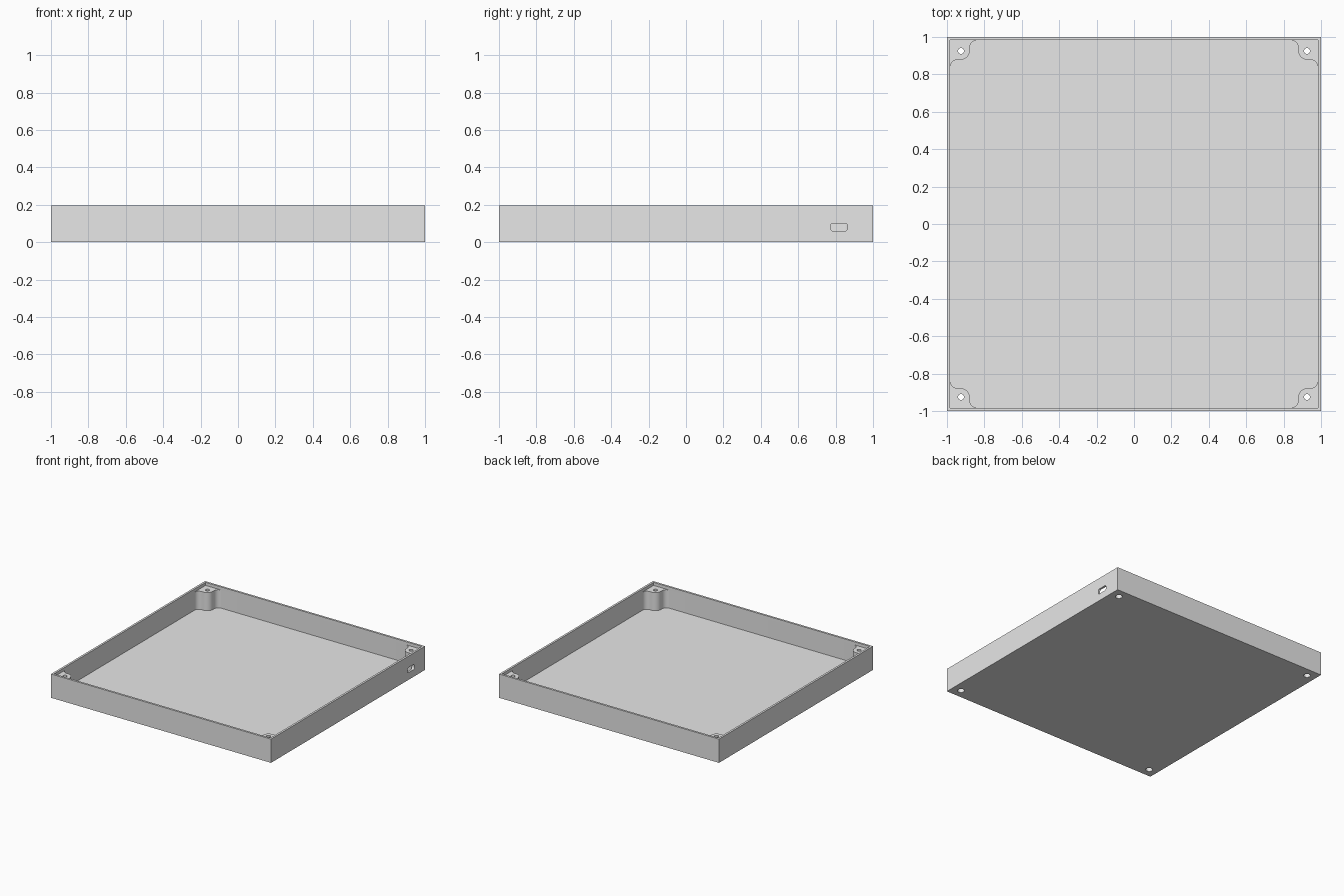
import bpy, bmesh
from math import cos, sin, radians
from mathutils import Matrix

if "Cube" in bpy.data.objects:
    bpy.data.objects.remove(bpy.data.objects["Cube"])

HEIGHT, WALL, FLOOR, POST_TOP = 0.195, 0.017, 0.021, 0.17

plastic = bpy.data.materials.new("grey plastic")
plastic.diffuse_color = (0.8, 0.8, 0.8, 1)
plastic.use_nodes = True
plastic.node_tree.nodes["Principled BSDF"].inputs["Base Color"].default_value = plastic.diffuse_color


def prism(name, points, z0, z1, matrix=None):
    """Extrude a 2D outline from z0 to z1."""
    bm = bmesh.new()
    face = bm.faces.new([bm.verts.new((x, y, z0)) for x, y in points])
    top = bmesh.ops.extrude_face_region(bm, geom=[face])["geom"]
    bmesh.ops.translate(bm, vec=(0, 0, z1 - z0),
                        verts=[v for v in top if isinstance(v, bmesh.types.BMVert)])
    bmesh.ops.recalc_face_normals(bm, faces=bm.faces)
    if matrix:
        bm.transform(matrix)
    mesh = bpy.data.meshes.new(name)
    bm.to_mesh(mesh)
    bm.free()
    mesh.materials.append(plastic)
    obj = bpy.data.objects.new(name, mesh)
    bpy.context.collection.objects.link(obj)
    return obj


def arc(cx, cy, r, a0, a1, steps=10):
    angles = [radians(a0 + (a1 - a0) * i / steps) for i in range(steps + 1)]
    return [(cx + r * cos(a), cy + r * sin(a)) for a in angles]


def square(h):
    return [(-h, -h), (h, -h), (h, h), (-h, h)]


def circle(x, y, r):
    return arc(x, y, r, 0, 360, 32)[:-1]


def combine(target, other, operation):
    """Apply a boolean and remove the helper."""
    mod = target.modifiers.new(operation, 'BOOLEAN')
    mod.operation, mod.solver, mod.object = operation, 'EXACT', other
    bpy.ops.object.select_all(action='DESELECT')
    bpy.context.view_layer.objects.active = target
    target.select_set(True)
    bpy.ops.object.modifier_apply(modifier=mod.name)
    bpy.data.objects.remove(other)


# Open tray
tray = prism("enclosure_tray", square(1), 0, HEIGHT)
combine(tray, prism("cavity", square(1 - WALL), FLOOR, HEIGHT + 0.1), 'DIFFERENCE')

# Corner post outline, measured inwards from the outer corner
edge, flare, rnd, sunk = 0.122, 0.04, 0.05, 0.008
post = [(sunk, sunk), (edge + flare, sunk)]
post += arc(edge + flare, WALL + flare, flare, 270, 180)
post += arc(edge - rnd, edge - rnd, rnd, 0, 90)
post += arc(WALL + flare, edge + flare, flare, 270, 180)
post += [(sunk, edge + flare)]

corners = [(sx, sy) for sx in (-1, 1) for sy in (-1, 1)]
for sx, sy in corners:
    outline = [(sx * (1 - u), sy * (1 - v)) for u, v in post]
    combine(tray, prism("corner_post", outline, 0.01, POST_TOP), 'UNION')

# Screw holes with wider head pockets underneath
for sx, sy in corners:
    x, y = sx * 0.925, sy * 0.925
    combine(tray, prism("screw_hole", circle(x, y, 0.016), -0.1, 0.3), 'DIFFERENCE')
    combine(tray, prism("head_pocket", circle(x, y, 0.026), -0.1, 0.03), 'DIFFERENCE')

# Rounded cable slot through the right wall
hw, hh, r = 0.045, 0.021, 0.014
slot = (arc(hw - r, hh - r, r, 0, 90, 6) + arc(r - hw, hh - r, r, 90, 180, 6)
        + arc(r - hw, r - hh, r, 180, 270, 6) + arc(hw - r, r - hh, r, 270, 360, 6))
# outline axes become y and z, extrusion axis becomes x
turn = Matrix(((0, 0, 1, 0), (1, 0, 0, 0.818), (0, 1, 0, 0.08), (0, 0, 0, 1)))
combine(tray, prism("cable_slot", slot, 0.95, 1.1, turn), 'DIFFERENCE')

bpy.ops.object.shade_smooth_by_angle(angle=radians(30))
